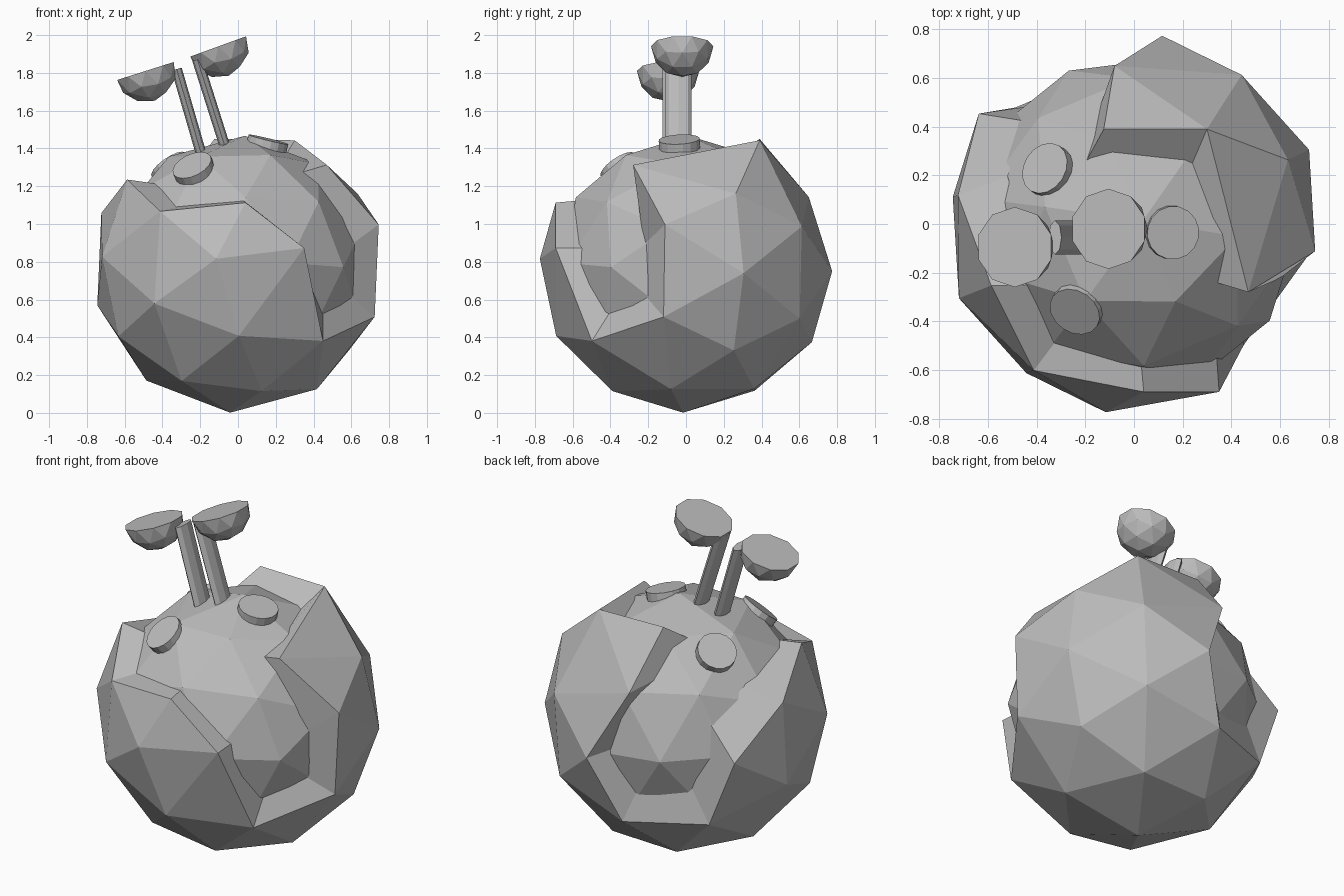
import bpy, bmesh, math
from itertools import combinations
from mathutils import Vector, Matrix

if "Cube" in bpy.data.objects:
    bpy.data.objects.remove(bpy.data.objects["Cube"], do_unlink=True)

CENTRE = Vector((0, 0, 0.783))
SHELL_R, CORE_R = 0.783, 0.685

grey = bpy.data.materials.new("plain grey")
grey.use_nodes = True
grey.diffuse_color = (0.5, 0.5, 0.5, 1)
grey.node_tree.nodes["Principled BSDF"].inputs["Base Color"].default_value = (0.5, 0.5, 0.5, 1)


def finish(name, bm, matrix=Matrix()):
    mesh = bpy.data.meshes.new(name)
    bm.to_mesh(mesh)
    bm.free()
    mesh.materials.append(grey)
    obj = bpy.data.objects.new(name, mesh)
    obj.matrix_world = matrix
    bpy.context.collection.objects.link(obj)
    return obj


def aim(position, direction):
    """Matrix placing local z along a direction."""
    return Matrix.Translation(position) @ Vector(direction).to_track_quat("Z", "Y").to_matrix().to_4x4()


# Tilted icosahedron: one triangle a, b, c gives the rest; capitals are opposite corners
corner = {"a": Vector((0.638, -0.454, -0.013)),
          "b": Vector((0.633, 0.264, 0.378)),
          "c": Vector((0.587, 0.253, -0.452))}
for new, (p, q, r) in {"d": "abc", "e": "acb", "f": "bca"}.items():
    corner[new] = (corner[p] + corner[q]) * 0.618 - corner[r]
for k in "abcdef":
    corner[k] = corner[k].normalized()
    corner[k.upper()] = -corner[k]

# Corners plus edge midpoints make the geodesic ball
points = {frozenset(k): v for k, v in corner.items()}
for p, q in combinations(corner, 2):
    if corner[p].dot(corner[q]) > 0.3:
        points[frozenset(p + q)] = (corner[p] + corner[q]).normalized()


def geodesic(radius):
    bm = bmesh.new()
    verts = {k: bm.verts.new(v * radius) for k, v in points.items()}
    bmesh.ops.convex_hull(bm, input=bm.verts[:])
    return bm, verts


# Inner ball
core, _ = geodesic(CORE_R)
bmesh.ops.recalc_face_normals(core, faces=core.faces[:])
finish("inner_ball", core, Matrix.Translation(CENTRE))

# Outer shell with a winding opening across the top
shell, verts = geodesic(SHELL_R)
opening = ["a", "d", "ad", "dC", "dE", "EC", "AE", "Af"]
bmesh.ops.delete(shell, geom=[verts[frozenset(k)] for k in opening], context="VERTS")

# Rim points pulled off the regular ball
for key, place in {"Fa": (0.35, -0.69, 0.09), "Fd": (0.04, -0.69, 0.33),
                   "fE": (-0.08, 0.65, 0.36), "Eb": (0.30, 0.39, 0.66),
                   "bd": (0.47, -0.28, 0.53)}.items():
    verts[frozenset(key)].co = place

# Foot of the sloping rim wall below each rim point, in order around the opening
foot = {"ae": (0.45, -0.39, -0.23), "Fa": (0.34, -0.55, 0.09),
        "Fd": (0.03, -0.58, 0.34), "FC": (-0.32, -0.48, 0.31),
        "C": (-0.43, -0.25, 0.43), "CA": (-0.56, 0.18, 0.33),
        "A": (-0.49, 0.43, 0.16), "AD": (-0.39, 0.49, -0.2),
        "fD": (-0.09, 0.6, -0.25), "f": (0.03, 0.66, 0),
        "fE": (-0.13, 0.51, 0.39), "E": (-0.19, 0.27, 0.58),
        "Eb": (0.24, 0.25, 0.56), "bd": (0.37, -0.25, 0.5),
        "ab": (0.63, -0.2, 0.13), "ac": (0.61, -0.2, -0.18)}
rim = [verts[frozenset(k)] for k in foot]
sunk = [shell.verts.new(v.co.lerp(Vector(p), 1.25)) for v, p in zip(rim, foot.values())]
for i in range(len(rim)):
    shell.faces.new((rim[i - 1], rim[i], sunk[i], sunk[i - 1]))
bmesh.ops.recalc_face_normals(shell, faces=shell.faces[:])
shell.faces.ensure_lookup_table()
lowest = min(shell.faces, key=lambda f: f.calc_center_median().z)
if lowest.normal.z > 0:
    bmesh.ops.reverse_faces(shell, faces=shell.faces[:])
finish("outer_shell", shell, Matrix.Translation(CENTRE))


def cylinder(name, sides, rx, ry, height, matrix):
    bm = bmesh.new()
    bmesh.ops.create_cone(bm, cap_ends=True, segments=sides, radius1=1, radius2=1, depth=height)
    bmesh.ops.scale(bm, vec=(rx, ry, 1), verts=bm.verts[:])
    return finish(name, bm, matrix)


# Round studs lying on the inner ball
for name, p in {"front_stud": (-0.24, -0.355, 0.52), "back_stud": (-0.36, 0.225, 0.52),
                "top_stud": (0.155, -0.035, 0.64)}.items():
    direction = Vector(p).normalized()
    cylinder(name, 16, 0.11, 0.11, 0.06, aim(CENTRE + direction * 0.655, direction))


def bowl(name, position, tilt):
    """Faceted half ball, flat side up."""
    bm = bmesh.new()
    bmesh.ops.create_icosphere(bm, subdivisions=2, radius=0.165)
    bmesh.ops.delete(bm, geom=[v for v in bm.verts if v.co.z > 0.01], context="VERTS")
    bmesh.ops.holes_fill(bm, edges=[e for e in bm.edges if e.is_boundary])
    bmesh.ops.recalc_face_normals(bm, faces=bm.faces[:])
    finish(name, bm, Matrix.Translation(position) @ Matrix.Rotation(-math.radians(tilt), 4, "Y"))


def stalk(name, bottom, top):
    bottom, top = Vector(bottom), Vector(top)
    lean = math.atan2(top.x - bottom.x, top.z - bottom.z)
    place = Matrix.Translation((bottom + top) / 2) @ Matrix.Rotation(lean, 4, "Y")
    cylinder(name, 8, 0.028, 0.07, (top - bottom).length, place)


# Two stalks carrying bowls
stalk("right_stalk", (-0.18, -0.055, 1.32), (-0.325, -0.055, 1.82))
bowl("right_bowl", (-0.49, -0.095, 1.81), 17.6)
stalk("left_stalk", (-0.05, -0.04, 1.35), (-0.215, -0.04, 1.87))
bowl("left_bowl", (-0.105, -0.02, 1.94), 20)
